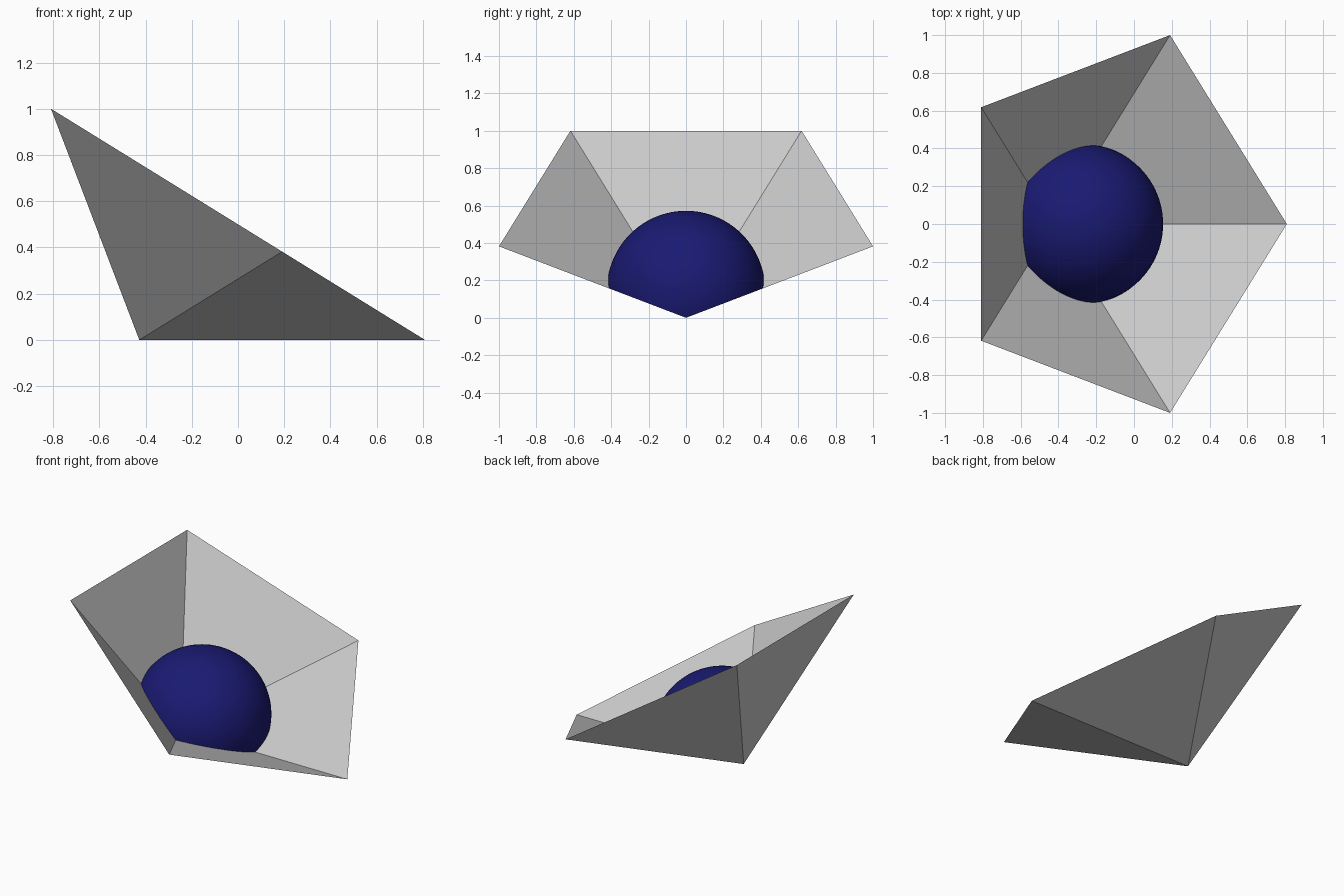
import bpy, bmesh
from mathutils import Vector

if "Cube" in bpy.data.objects:
    bpy.data.objects.remove(bpy.data.objects["Cube"])

# Five equilateral triangles around one apex (icosahedron cap)
apex = Vector((-0.427, 0, 0))
rim = [Vector(p) for p in ((0.809, 0, 0), (0.191, 1, 0.382), (-0.809, 0.618, 1),
                           (-0.809, -0.618, 1), (0.191, -1, 0.382))]
pairs = [(rim[i], rim[(i + 1) % 5]) for i in range(5)]


def add_object(name, bm, color=None):
    mesh = bpy.data.meshes.new(name)
    bm.to_mesh(mesh)
    bm.free()
    obj = bpy.data.objects.new(name, mesh)
    bpy.context.collection.objects.link(obj)
    if color:
        mat = bpy.data.materials.new(name + "_blue")
        mat.diffuse_color = color
        mat.use_nodes = True
        mat.node_tree.nodes["Principled BSDF"].inputs["Base Color"].default_value = mat.diffuse_color
        mesh.materials.append(mat)
    return obj


# Open faceted bowl
bm = bmesh.new()
tip = bm.verts.new(apex)
ring = [bm.verts.new(p) for p in rim]
for i in range(5):
    bm.faces.new((tip, ring[i], ring[(i + 1) % 5]))
add_object("faceted_bowl", bm)

# Blue ball, trimmed to the inside of the bowl
bm = bmesh.new()
bmesh.ops.create_uvsphere(bm, u_segments=96, v_segments=48, radius=0.422)
bmesh.ops.translate(bm, verts=bm.verts, vec=(-0.268, 0, 0.15))
for a, b in pairs:
    inward = (a - apex).cross(b - apex).normalized()
    bmesh.ops.bisect_plane(bm, geom=bm.verts[:] + bm.edges[:] + bm.faces[:],
                           plane_co=apex, plane_no=inward, clear_inner=True)
for f in bm.faces:
    f.smooth = True
add_object("ball", bm, (0.01, 0.01, 0.17, 1))
